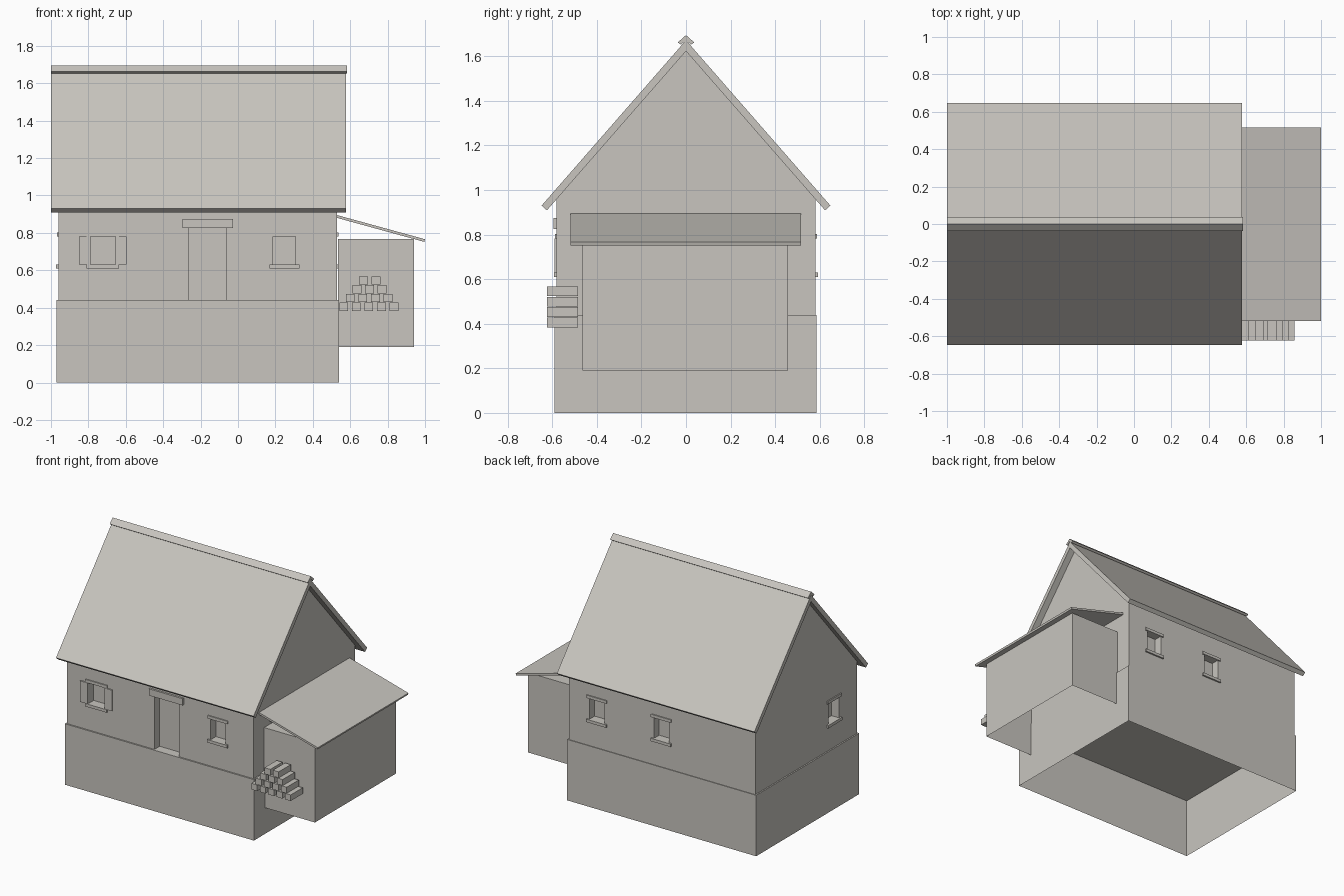
import bpy
import bmesh
from mathutils import Vector

if "Cube" in bpy.data.objects:
    bpy.data.objects.remove(bpy.data.objects["Cube"])

# One plain warm grey
grey = bpy.data.materials.new("warm_grey")
grey.use_nodes = True
COLOUR = (0.58, 0.56, 0.52, 1)
grey.diffuse_color = COLOUR
grey.node_tree.nodes["Principled BSDF"].inputs["Base Color"].default_value = COLOUR


def finish(name, bm):
    bmesh.ops.recalc_face_normals(bm, faces=bm.faces)
    mesh = bpy.data.meshes.new(name)
    bm.to_mesh(mesh)
    bm.free()
    mesh.materials.append(grey)
    obj = bpy.data.objects.new(name, mesh)
    bpy.context.collection.objects.link(obj)
    return obj


def box(name, x, y, z, open_bottom=False):
    bm = bmesh.new()
    bmesh.ops.create_cube(bm, size=1)
    for v in bm.verts:
        v.co = [lo + (c + 0.5) * (hi - lo) for c, (lo, hi) in zip(v.co, (x, y, z))]
    if open_bottom:
        bm.normal_update()
        down = [f for f in bm.faces if f.normal.z < -0.5]
        bmesh.ops.delete(bm, geom=down, context='FACES_ONLY')
    return finish(name, bm)


def prism(name, profile, axis, lo, hi):
    """Extrude a profile along x (profile in y, z) or along y (profile in x, z)."""
    bm = bmesh.new()
    place = (lambda a, b: (lo, a, b)) if axis == 'x' else (lambda a, b: (a, lo, b))
    face = bm.faces.new([bm.verts.new(place(a, b)) for a, b in profile])
    ext = bmesh.ops.extrude_face_region(bm, geom=[face])["geom"]
    step = Vector((hi - lo, 0, 0) if axis == 'x' else (0, hi - lo, 0))
    bmesh.ops.translate(bm, vec=step, verts=[g for g in ext if isinstance(g, bmesh.types.BMVert)])
    return finish(name, bm)


# Stone base and gabled upper walls
LEDGE, HALF, APEX, SLOPE = 0.44, 0.58, 1.623, 1.144
X0, X1 = -0.96, 0.53
box("stone_base", (-0.97, 0.54), (-0.59, 0.585), (0, LEDGE), open_bottom=True)
eave = APEX - SLOPE * HALF
walls = prism("upper_walls", [(-HALF, LEDGE), (HALF, LEDGE), (HALF, eave), (0, APEX), (-HALF, eave)],
              'x', X0, X1)

cutters = []


def on_wall(side, name, across, z, out, inward=0.0):
    """Box on a wall: across is the span along it, out and inward its depth."""
    if side in ("front", "back"):
        y = (-HALF - out, -HALF + inward) if side == "front" else (HALF - inward, HALF + out)
        return box(name, across, y, z)
    x = (X0 - out, X0 + inward) if side == "right" else (X1 - inward, X1 + out)
    return box(name, x, across, z)


def window(side, label, centre, half=0.06):
    cutters.append(on_wall(side, label + "_cutter", (centre - half, centre + half), (0.63, 0.785), 0.05, 0.06))
    span = (centre - half - 0.02, centre + half + 0.02)
    on_wall(side, label + "_lintel", span, (0.782, 0.803), 0.008, 0.01)
    on_wall(side, label + "_sill", span, (0.61, 0.631), 0.012, 0.01)


window("front", "shutter_window", -0.722, 0.067)
window("front", "front_window", 0.248)
window("back", "back_window_left", 0.305)
window("back", "back_window_right", -0.21)
window("right", "gable_window", -0.315)
window("left", "shed_window", -0.315)

# Shutters beside the first window
for label, x in (("right_shutter", -0.819), ("left_shutter", -0.625)):
    on_wall("front", label, (x - 0.03, x + 0.03), (0.631, 0.782), 0.01)

# Door opening and its lintel
cutters.append(on_wall("front", "door_cutter", (-0.262, -0.064), (LEDGE - 0.02, 0.826), 0.05, 0.06))
on_wall("front", "door_lintel", (-0.297, -0.027), (0.826, 0.874), 0.014, 0.01)

# Cut the openings
bpy.context.view_layer.objects.active = walls
for cutter in cutters:
    mod = walls.modifiers.new("opening", 'BOOLEAN')
    mod.operation = 'DIFFERENCE'
    mod.solver = 'EXACT'
    mod.object = cutter
    bpy.ops.object.modifier_apply(modifier=mod.name)
    bpy.data.objects.remove(cutter)

# Roof slabs and ridge cap
for label, s in (("front_roof", -1), ("back_roof", 1)):
    prism(label, [(0, APEX), (s * 0.624, 0.909), (s * 0.648, 0.93), (0, 1.672)], 'x', -1.0, 0.578)
cap = [(0, 1.695), (0.037, 1.662), (0.022, 1.652), (0, 1.672), (-0.022, 1.652), (-0.037, 1.662)]
prism("ridge_cap", cap, 'x', -1.0, 0.582)

# Lean-to shed with sloping roof
box("shed_walls", (0.535, 0.94), (-0.465, 0.458), (0.19, 0.767), open_bottom=True)
prism("shed_roof", [(0.53, 0.88), (0.996, 0.752), (1.0, 0.766), (0.53, 0.895)], 'y', -0.518, 0.516)

# Stacked firewood, one log fewer per row
for row in range(4):
    for i in range(5 - row):
        x, z = 0.543 + 0.035 * row + 0.067 * i, 0.383 + 0.047 * row
        box("log", (x, x + 0.046), (-0.623, -0.485), (z, z + 0.044))
